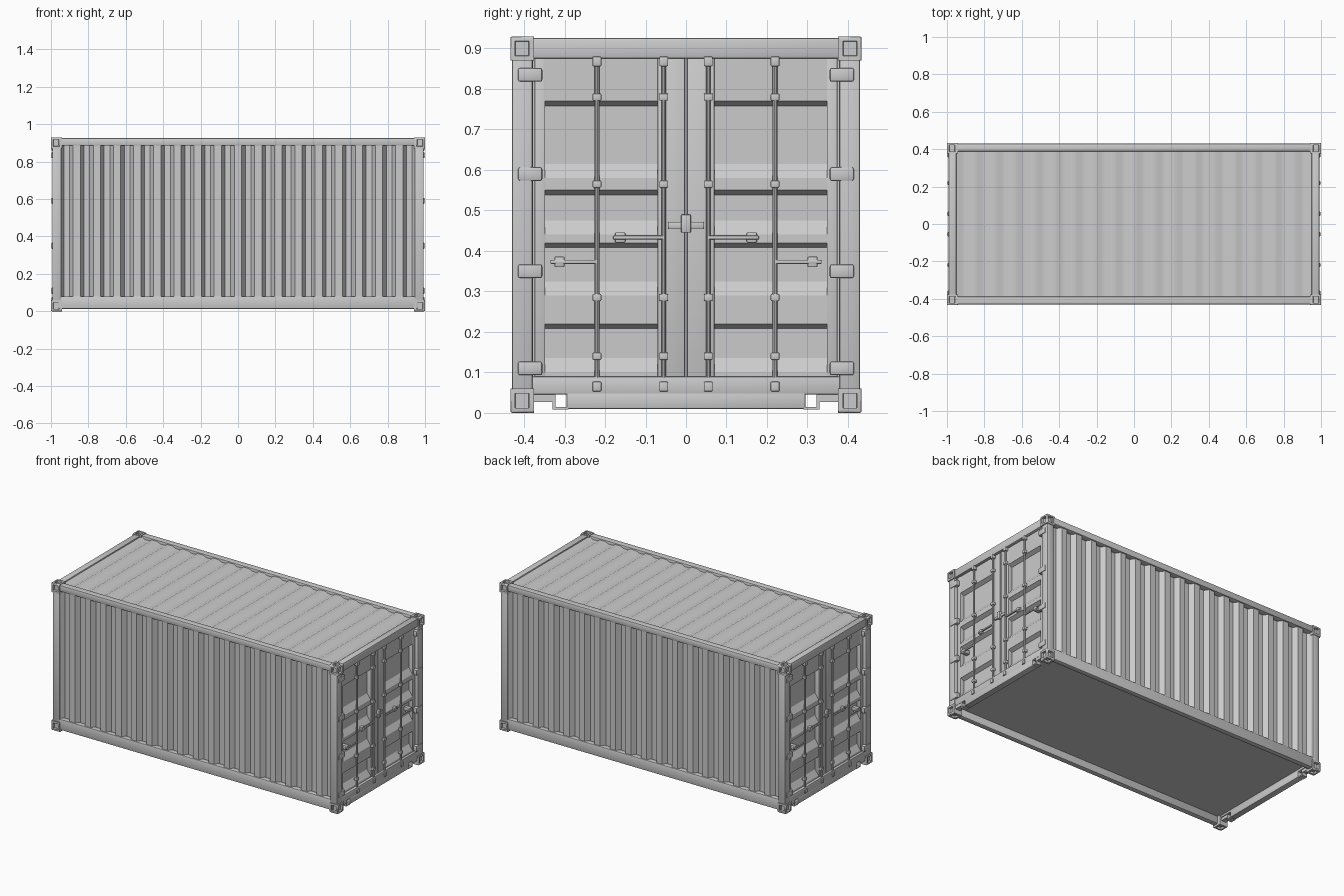
import bpy, bmesh
from mathutils import Matrix, Vector

if "Cube" in bpy.data.objects:
    bpy.data.objects.remove(bpy.data.objects["Cube"])


def finish(name, bm, mirror="", smooth=True):
    """Turn a bmesh into an object, mirrored about the world planes named."""
    bmesh.ops.recalc_face_normals(bm, faces=bm.faces)
    me = bpy.data.meshes.new(name)
    bm.to_mesh(me)
    bm.free()
    ob = bpy.data.objects.new(name, me)
    bpy.context.collection.objects.link(ob)
    if mirror:
        m = ob.modifiers.new("Mirror", "MIRROR")
        m.use_axis = ["x" in mirror, "y" in mirror, "z" in mirror]
        m.use_mirror_merge = False
    if smooth:
        bpy.ops.object.select_all(action="DESELECT")
        ob.select_set(True)
        bpy.context.view_layer.objects.active = ob
        bpy.ops.object.shade_smooth_by_angle()
    return ob


def add_box(bm, x, y, z, bevel=0.0):
    """Box from (min, max) pairs, optionally with rounded edges."""
    size = Vector((x[1] - x[0], y[1] - y[0], z[1] - z[0]))
    mid = Vector((sum(x) / 2, sum(y) / 2, sum(z) / 2))
    mat = Matrix.Translation(mid) @ Matrix.Diagonal((*size, 1))
    verts = bmesh.ops.create_cube(bm, size=1, matrix=mat)["verts"]
    if bevel:
        edges = list({e for v in verts for e in v.link_edges})
        bmesh.ops.bevel(bm, geom=edges, offset=bevel, segments=2, profile=0.5, affect="EDGES")


def boxes(name, specs, mirror="", bevel=0.0):
    bm = bmesh.new()
    for s in specs:
        add_box(bm, *s, bevel)
    return finish(name, bm, mirror)


def sheet(name, points, sweep, mirror=""):
    """Pressed sheet: sweep an open profile along a vector."""
    bm = bmesh.new()
    a = [bm.verts.new(p) for p in points]
    b = [bm.verts.new(Vector(p) + Vector(sweep)) for p in points]
    for i in range(len(a) - 1):
        bm.faces.new((a[i], a[i + 1], b[i + 1], b[i]))
    return finish(name, bm, mirror)


def corrugation(count, start, end, low, high):
    """Trapezoid wave as (along, height) pairs."""
    p = (end - start) / count
    wave = [(start, high)]
    for i in range(count):
        for f, h in ((0.18, high), (0.36, low), (0.64, low), (0.82, high)):
            wave.append((start + (i + f) * p, h))
    return wave + [(end, high)]


# Corrugated long walls, roof and flat floor
sheet("side_wall", [(x, -h, 0.07) for x, h in corrugation(18, -0.97, 0.97, 0.393, 0.422)],
      (0, 0, 0.825), "y")
sheet("roof", [(x, -0.41, h) for x, h in corrugation(18, -0.96, 0.96, 0.908, 0.918)],
      (0, 0.82, 0))
boxes("floor", [((-0.97, 0.97), (-0.41, 0.41), (0.058, 0.075))])

# Frame: rails, posts and headers
boxes("top_side_rail", [((-0.96, 0.96), (0.388, 0.43), (0.885, 0.926))], "y", 0.007)
boxes("bottom_side_rail", [((-0.96, 0.96), (0.395, 0.428), (0.012, 0.08))], "y", 0.005)
boxes("corner_post", [((0.945, 0.993), (0.378, 0.43), (0.05, 0.88))], "xy", 0.006)
boxes("door_header", [((0.95, 0.992), (-0.385, 0.385), (0.875, 0.926))], "x", 0.006)

# End sill with small see-through pockets near its ends
boxes("end_sill", [((0.95, 0.99), (-0.385, 0.385), (0.045, 0.09)),
                   ((0.95, 0.99), (-0.295, 0.295), (0.01, 0.05))], "x", 0.004)
boxes("sill_pocket", [((0.955, 0.988), (0.29, 0.33), (0.008, 0.014)),
                      ((0.955, 0.988), (0.322, 0.33), (0.01, 0.048)),
                      ((0.955, 0.988), (0.328, 0.385), (0.027, 0.048))], "xy")

# Corner castings with a recessed opening on each outer face
for name, z0, up in (("lower_corner_casting", 0.0, -1), ("upper_corner_casting", 0.87, 1)):
    bm = bmesh.new()
    add_box(bm, (0.942, 1.0), (0.376, 0.434), (z0, z0 + 0.06))
    bm.normal_update()
    outer = [f for f in bm.faces if f.normal.dot(Vector((1, 1, up))) > 0.5]
    rim = [e for e in bm.edges if all(f in outer for f in e.link_faces)]
    bmesh.ops.inset_individual(bm, faces=outer, thickness=0.017)
    bmesh.ops.inset_individual(bm, faces=outer, thickness=0.001, depth=-0.014)
    rim = [e for e in rim if e.is_valid]
    bmesh.ops.bevel(bm, geom=rim, offset=0.005, segments=2, profile=0.5, affect="EDGES")
    finish(name, bm, "xy")

# Door leaves: horizontally pressed panel inside a flat frame
OUT, IN = 0.974, 0.950
panel = [(0.085, OUT)]
for low, high in ((0.11, 0.22), (0.30, 0.42), (0.45, 0.55), (0.59, 0.77)):
    panel += [(low - 0.01, OUT), (low + 0.025, IN), (high - 0.012, IN), (high, OUT)]
panel.append((0.88, OUT))
sheet("door_panel", [(x, 0.07, z) for z, x in panel], (0, 0.28, 0), "xy")
boxes("door_stile", [((0.94, OUT + 0.002), (0.003, 0.07), (0.085, 0.88)),
                     ((0.94, OUT + 0.002), (0.348, 0.374), (0.085, 0.88))], "xy", 0.002)
boxes("door_gap_backing", [((0.945, 0.96), (-0.01, 0.01), (0.085, 0.88))], "x")
boxes("door_side_seal", [((0.945, 0.96), (0.37, 0.385), (0.085, 0.88))], "xy")

# Locking rods
bm = bmesh.new()
for y in (0.055, 0.22):
    bmesh.ops.create_cone(bm, cap_ends=True, segments=10, radius1=0.006, radius2=0.006,
                          depth=0.82, matrix=Matrix.Translation((0.984, y, 0.465)))
finish("locking_rod", bm, "xy")

# Rod cams and guide brackets
guides = []
for y in (0.055, 0.22):
    for z in (0.065, 0.868):
        guides.append(((0.972, 0.996), (y - 0.011, y + 0.011), (z - 0.012, z + 0.012)))
    for z in (0.14, 0.285, 0.565, 0.78):
        guides.append(((0.970, 0.993), (y - 0.011, y + 0.011), (z - 0.009, z + 0.009)))
boxes("rod_bracket", guides, "xy", 0.003)

# Handles, their catches and the central lock
boxes("door_handle", [((0.980, 0.990), (0.055, 0.18), (0.428, 0.438)),
                      ((0.980, 0.990), (0.22, 0.335), (0.368, 0.378))], "xy", 0.003)
boxes("handle_catch", [((0.948, 0.988), (0.15, 0.175), (0.42, 0.446)),
                       ((0.948, 0.988), (0.30, 0.325), (0.36, 0.386))], "xy", 0.003)
boxes("center_lock", [((0.97, 0.984), (-0.045, 0.045), (0.455, 0.472)),
                      ((0.97, 0.992), (-0.012, 0.012), (0.445, 0.49))], "x", 0.003)

# Hinges along the posts
boxes("door_hinge", [((0.97, 0.997), (0.355, 0.415), (z - 0.017, z + 0.017))
                     for z in (0.11, 0.35, 0.59, 0.835)], "xy", 0.005)
